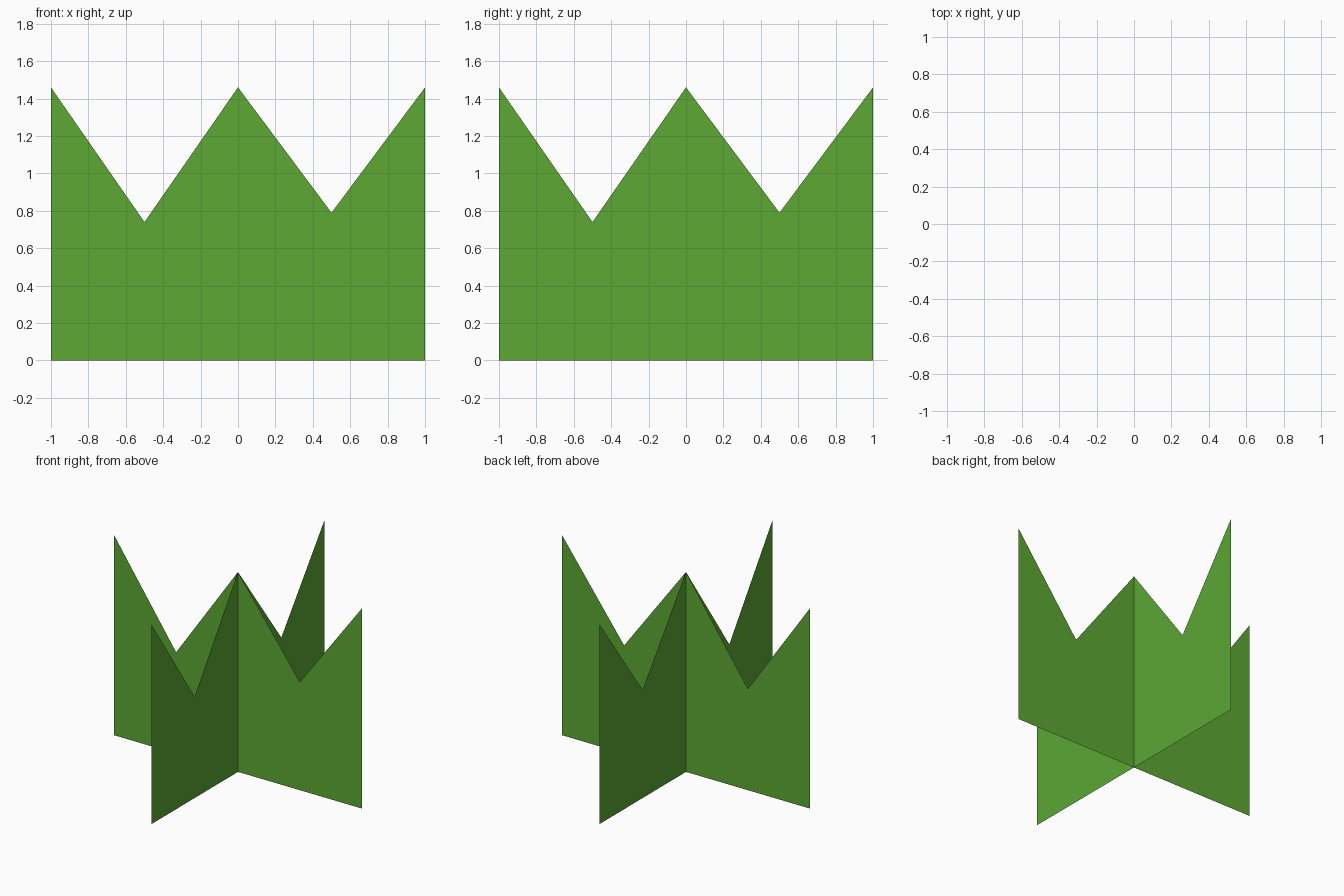
import bpy
import math

if "Cube" in bpy.data.objects:
    bpy.data.objects.remove(bpy.data.objects["Cube"])

# Leaf green
green = bpy.data.materials.new("leaf_green")
green.diffuse_color = (0.107, 0.392, 0.034, 1)
green.use_nodes = True
green.node_tree.nodes["Principled BSDF"].inputs["Base Color"].default_value = green.diffuse_color

# Zigzag top edge of a grass card: (position along the card, height)
TOP = [(-1, 1.46), (-0.5, 0.74), (0, 1.46), (0.5, 0.79), (1, 1.46)]


def grass_card(name, angle):
    """Upright zero-thickness card, split into one quad per slope."""
    n = len(TOP)
    c, s = round(math.cos(angle)), round(math.sin(angle))
    verts = [(u * c, u * s, 0) for u, _ in TOP]
    verts += [(u * c, u * s, z) for u, z in TOP]
    faces = [(i, i + 1, n + i + 1, n + i) for i in range(n - 1)]
    mesh = bpy.data.meshes.new(name)
    mesh.from_pydata(verts, [], faces)
    mesh.materials.append(green)
    obj = bpy.data.objects.new(name, mesh)
    bpy.context.collection.objects.link(obj)
    return obj


# Two identical cards crossed at right angles
grass_card("grass_card_across", 0)
grass_card("grass_card_lengthwise", math.pi / 2)
